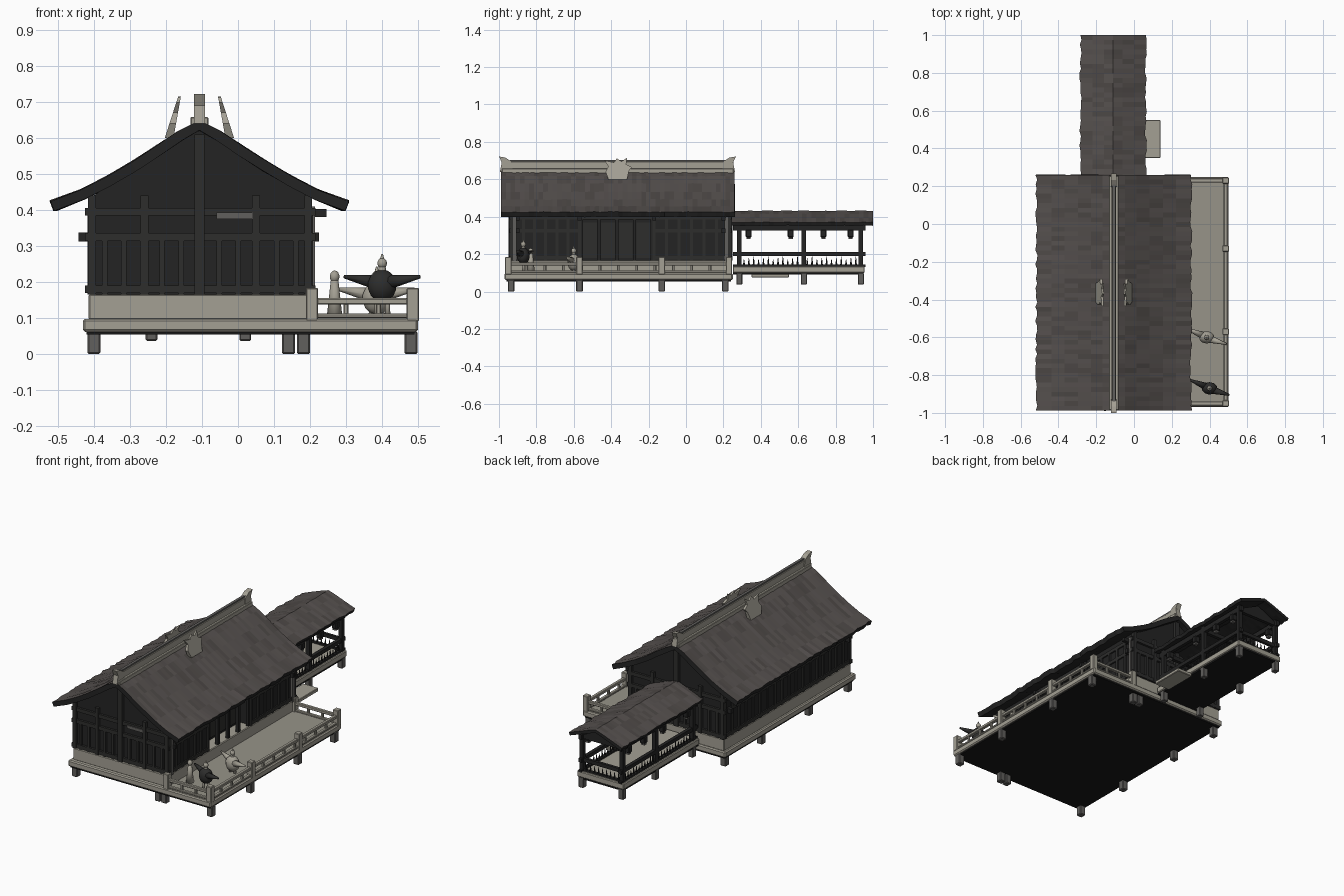
import bpy, bmesh, math, random
from mathutils import Matrix, Vector

random.seed(4)
if "Cube" in bpy.data.objects:
    bpy.data.objects.remove(bpy.data.objects["Cube"])


def material(name, rgb):
    m = bpy.data.materials.new(name)
    m.diffuse_color = (*rgb, 1)
    m.use_nodes = True
    bsdf = m.node_tree.nodes["Principled BSDF"]
    bsdf.inputs["Base Color"].default_value = (*rgb, 1)
    bsdf.inputs["Roughness"].default_value = 0.9
    return m


STONE = material("pale stone", (0.37, 0.35, 0.295))
DECK = material("deck boards", (0.31, 0.295, 0.25))
WOOD = material("black wood", (0.017, 0.017, 0.017))
TRIM = material("charcoal trim", (0.026, 0.026, 0.025))
THATCH = material("brown thatch", (0.092, 0.081, 0.077))
THATCH_DARK = material("dark thatch", (0.075, 0.066, 0.062))
UNDER = material("underside black", (0.009, 0.009, 0.009))
GREY = material("worn grey", (0.12, 0.115, 0.11))


def finish(name, bm, *mats, bevel=0.0, smooth=False):
    bmesh.ops.recalc_face_normals(bm, faces=bm.faces)
    me = bpy.data.meshes.new(name)
    bm.to_mesh(me)
    bm.free()
    for m in mats:
        me.materials.append(m)
    ob = bpy.data.objects.new(name, me)
    bpy.context.scene.collection.objects.link(ob)
    if bevel:
        mod = ob.modifiers.new("soft edges", "BEVEL")
        mod.width = bevel
        mod.segments = 1
    if smooth:
        for p in me.polygons:
            p.use_smooth = True
    return ob


def boxes(name, mat, items, bevel=0.0):
    """Each item is x0, x1, y0, y1, z0, z1."""
    bm = bmesh.new()
    for x0, x1, y0, y1, z0, z1 in items:
        mid = Vector((x0 + x1, y0 + y1, z0 + z1)) / 2
        size = Matrix.Diagonal((x1 - x0, y1 - y0, z1 - z0, 1))
        bmesh.ops.create_cube(bm, size=1, matrix=Matrix.Translation(mid) @ size)
    return finish(name, bm, mat, bevel=bevel)


def post(x, y, z0, z1, r):
    return (x - r, x + r, y - r, y + r, z0, z1)


def prism(name, mat, pts, depth, place):
    """Extrude a flat outline; place maps (a, b, t) to a position."""
    bm = bmesh.new()
    ends = [[bm.verts.new(place(a, b, t)) for a, b in pts] for t in depth]
    for ring in ends:
        bm.faces.new(ring)
    for i in range(len(pts)):
        j = (i + 1) % len(pts)
        bm.faces.new((ends[0][i], ends[0][j], ends[1][j], ends[1][i]))
    return finish(name, bm, mat)


def along_y(x, z, y):
    return (x, y, z)


def roof(name, cx, half, y0, y1, thick, steps):
    """Mottled thatch sheet from a half profile running ridge to eave."""
    prof = [(-d, z) for d, z in reversed(half)] + half[1:]
    bm = bmesh.new()
    rows = []
    for k in range(steps + 1):
        y = y0 + (y1 - y0) * k / steps
        row = []
        for i, (d, z) in enumerate(prof):
            edge = i in (0, len(prof) - 1)
            ragged = random.uniform(-0.008, 0.004) if edge else 0
            bump = random.uniform(-0.002, 0.002)
            row.append(bm.verts.new((cx + d + math.copysign(ragged, d) * (1 if ragged > 0 else -1) * -1
                                     if edge else cx + d, y, z + bump)))
        rows.append(row)
    for a, b in zip(rows, rows[1:]):
        for i in range(len(prof) - 1):
            f = bm.faces.new((a[i], a[i + 1], b[i + 1], b[i]))
            f.material_index = int(random.random() < 0.35)
    ob = finish(name, bm, THATCH, THATCH_DARK, WOOD)
    if ob.data.polygons[0].normal.z < 0:
        ob.data.flip_normals()
    mod = ob.modifiers.new("thickness", "SOLIDIFY")
    mod.thickness, mod.offset = thick, -1
    mod.material_offset = mod.material_offset_rim = 2
    return ob


def blobs(name, mat, balls=(), limbs=()):
    """Balls are (centre, radii); limbs are (start, end, r0, r1)."""
    bm = bmesh.new()
    for c, r in balls:
        bmesh.ops.create_uvsphere(bm, u_segments=10, v_segments=7, radius=1,
                                  matrix=Matrix.Translation(c) @ Matrix.Diagonal((*r, 1)))
    for a, b, r0, r1 in limbs:
        a, b = Vector(a), Vector(b)
        turn = (b - a).to_track_quat("Z", "Y").to_matrix().to_4x4()
        bmesh.ops.create_cone(bm, cap_ends=True, segments=8, radius1=r0, radius2=r1,
                              depth=(b - a).length,
                              matrix=Matrix.Translation((a + b) / 2) @ turn)
    return finish(name, bm, mat, smooth=True)


# Platform, plinth and feet
RIDGE = -0.107
boxes("platform_edge", STONE, [(-0.43, 0.5, -0.97, 0.25, 0.062, 0.098)], 0.006)
boxes("platform_underside", UNDER, [(-0.42, 0.49, -0.96, 0.24, 0.054, 0.064)])
boxes("deck_floor", DECK, [(0.2, 0.475, -0.945, 0.225, 0.096, 0.102)])
boxes("house_plinth", STONE, [(-0.415, 0.205, -0.945, 0.24, 0.095, 0.166)], 0.004)
ROWS = (-0.935, -0.57, -0.13, 0.21)
feet = [post(x, y, 0, 0.064, 0.018) for x in (-0.4, 0.48) for y in ROWS]
feet += [post(x, y, 0, 0.064, 0.018) for x in (0.14, 0.182) for y in ROWS[::3]]
boxes("platform_feet", GREY, feet, 0.004)

# House body: two closed ends and a recessed middle bay
outline = [(-0.41, 0.16), (0.2, 0.16), (0.2, 0.435), (0.06, 0.52), (RIDGE, 0.63), (-0.27, 0.52), (-0.41, 0.435)]
inner = [(min(x, 0.13), z) for x, z in outline]
for name, shape, span in (("front_room", outline, (-0.93, -0.57)), ("middle_room", inner, (-0.57, -0.17)),
                          ("back_room", outline, (-0.17, 0.23))):
    prism(name, WOOD, shape, span, along_y)
boxes("door_lintel", TRIM, [(0.13, 0.205, -0.57, -0.17, 0.385, 0.43)])
boxes("porch_pillars", WOOD, [post(0.192, -0.56 + 0.095 * i, 0.16, 0.4, 0.009) for i in range(5)])
boxes("door_panels", TRIM, [(0.125, 0.136, -0.55 + 0.095 * i, -0.475 + 0.095 * i, 0.18, 0.37) for i in range(4)])

# Wall framing
frame = []
for y in (-0.935, 0.235):
    frame += [(-0.425, 0.215, y - 0.008, y + 0.008, z - 0.011, z + 0.011) for z in (0.18, 0.325, 0.395)]
    frame += [post(x, y, 0.165, 0.44, 0.011) for x in (-0.405, -0.26, 0.05, 0.195)]
    frame.append(post(RIDGE, y, 0.165, 0.61, 0.014))
    frame += [post(-0.37 + 0.053 * i, y, 0.165, 0.325, 0.0075) for i in range(11)]
for y0, y1, sides in ((-0.93, -0.57, (-0.41, 0.2)), (-0.57, -0.17, (-0.41,)), (-0.17, 0.23, (-0.41, 0.2))):
    for x in sides:
        frame += [(x - 0.008, x + 0.008, y0, y1, z - 0.01, z + 0.01) for z in (0.18, 0.325, 0.395)]
        frame += [post(x, y0 + (y1 - y0) * i / 6, 0.165, 0.4, 0.008) for i in range(7)]
boxes("wall_framing", TRIM, frame)
boxes("beam_ends", WOOD, [(-0.442, 0.225, y - 0.01, y + 0.01, 0.312, 0.338) for y in (-0.9, 0.2)]
      + [(0.19, 0.246, y - 0.01, y + 0.01, 0.38, 0.402) for y in (-0.9, -0.57, -0.17, 0.2)])
boxes("corner_posts", GREY, [post(0.203, y, 0.16, 0.41, 0.01) for y in (-0.915, 0.215)])
boxes("gable_plaque", GREY, [(-0.06, 0.04, -0.948, -0.942, 0.375, 0.393)])

# Main roof with ridge cap, horned ends and crests
roof("main_roof", RIDGE, [(0, 0.648), (0.06, 0.617), (0.12, 0.578), (0.19, 0.533), (0.26, 0.492),
                          (0.33, 0.456), (0.408, 0.425)], -0.988, 0.26, 0.028, 50)
for side in (-1, 1):
    boxes("ridge_side", STONE, [(RIDGE + side * 0.017 - 0.008, RIDGE + side * 0.017 + 0.008,
                                 -0.985, 0.255, 0.625, 0.658)], 0.003)
boxes("ridge_cap", STONE, [(RIDGE - 0.011, RIDGE + 0.011, -0.985, 0.255, 0.64, 0.695)], 0.003)
boxes("ridge_top", GREY, [(RIDGE - 0.008, RIDGE + 0.008, -0.94, 0.21, 0.692, 0.704)])
horn = [(0.06, 0.64), (-0.01, 0.64), (0, 0.69), (-0.015, 0.722), (0.02, 0.716), (0.05, 0.696)]
for y, d in ((-0.985, 1), (0.252, -1)):
    prism("ridge_horn", STONE, horn, (-0.015, 0.015), lambda a, b, t, y=y, d=d: (RIDGE + t, y + a * d, b))
crest = [(-0.05, 0.6), (0.05, 0.6), (0.06, 0.645), (0.075, 0.665), (0.045, 0.68), (0.05, 0.715), (0.02, 0.695),
         (-0.005, 0.712), (-0.02, 0.69), (-0.07, 0.7), (-0.05, 0.67), (-0.065, 0.64)]
for side in (-1, 1):
    prism("roof_crest", STONE, crest, (-0.012, 0.012),
          lambda a, b, t, s=side: (RIDGE + s * (0.084 - (b - 0.6) * 0.25) + t * (1 - (b - 0.6) * 6), -0.365 + a, b))

# Deck railing
X, Y0, Y1 = 0.485, -0.95, 0.23
rails = [post(X, y, 0.09, 0.184, 0.017) for y in (Y0, -0.57, -0.13, Y1)]
rails += [post(0.205, y, 0.09, 0.184, 0.017) for y in (Y0, Y1)]
for z0, z1 in ((0.1, 0.112), (0.138, 0.155)):
    rails.append((X - 0.01, X + 0.01, Y0, Y1, z0, z1))
    rails += [(0.205, X, y - 0.01, y + 0.01, z0, z1) for y in (Y0, Y1)]
rails += [post(X, Y0 + 0.098 * i, 0.1, 0.145, 0.007) for i in range(13)]
rails += [post(x, y, 0.1, 0.145, 0.007) for x in (0.3, 0.39) for y in (Y0, Y1)]
boxes("deck_railing", STONE, rails, 0.003)

# Rear covered walkway
XS, YS = (-0.24, 0.02), (0.285, 0.63, 0.935)
boxes("walkway_floor", STONE, [(-0.262, 0.042, 0.25, 0.955, 0.1, 0.135)], 0.004)
boxes("walkway_underside", UNDER, [(-0.255, 0.035, 0.25, 0.95, 0.09, 0.102)])
boxes("walkway_feet", GREY, [post(x, y, 0.037, 0.1, 0.016) for x in XS for y in YS], 0.003)
boxes("side_step", STONE, [(0.04, 0.14, 0.35, 0.55, 0.075, 0.095)], 0.003)
timber = [post(x, y, 0.13, 0.365, 0.012) for x in XS for y in YS]
for x in XS:
    timber += [(x - 0.01, x + 0.01, 0.25, 0.96, z0, z1) for z0, z1 in ((0.132, 0.145), (0.19, 0.212), (0.325, 0.355))]
timber += [(XS[0], XS[1], y - 0.01, y + 0.01, 0.328, 0.352) for y in YS]
timber += [(XS[0], XS[1], 0.927, 0.943, z0, z1) for z0, z1 in ((0.132, 0.145), (0.19, 0.212))]
boxes("walkway_timbers", WOOD, timber)
prism("walkway_gable", WOOD, [(-0.24, 0.345), (0.02, 0.345), (-0.11, 0.408)], (0.925, 0.945), along_y)
spikes = [((x, 0.31 + 0.026 * i, 0.14), (x, 0.31 + 0.026 * i, 0.172 + 0.008 * (i % 3)), 0.006, 0.001)
          for x in XS for i in range(25)]
spikes += [((-0.215 + 0.026 * i, 0.935, 0.14), (-0.215 + 0.026 * i, 0.935, 0.18), 0.006, 0.001) for i in range(9)]
blobs("walkway_spikes", WOOD, limbs=spikes)
LAMPS = [(x, y) for x in XS for y in (0.335, 0.56, 0.735, 0.88)]
boxes("lantern_bodies", WOOD, [post(x, y, 0.29, 0.33, 0.016) for x, y in LAMPS], 0.004)
boxes("lantern_bases", GREY, [post(x, y, 0.28, 0.291, 0.011) for x, y in LAMPS])
roof("walkway_roof", -0.11, [(0, 0.432), (0.05, 0.415), (0.11, 0.393), (0.172, 0.37)], 0.24, 1.0, 0.018, 30)

# Winged statues on the deck
def statue(label, x, y, body, pale, lift):
    z = 0.19 + lift
    blobs(label + "_body", body, [((x, y, z), (0.042, 0.034, 0.045))],
          [((x - 0.02, y + 0.01, z + 0.01), (x - 0.105, y + 0.045, z + 0.025), 0.02, 0.005),
           ((x + 0.02, y - 0.01, z + 0.01), (x + 0.105, y - 0.035, z + 0.025), 0.02, 0.005)])
    blobs(label + "_head_and_legs", pale, [((x, y, z + 0.062), (0.014, 0.014, 0.015))],
          [((x, y, z + 0.06), (x, y, z + 0.088), 0.01, 0.002), ((x, y, z + 0.03), (x, y, z + 0.06), 0.012, 0.009)]
          + [((x + s, y, 0.1), (x + s, y, z - 0.02), 0.008, 0.006) for s in (-0.015, 0.015)])


statue("dark_statue", 0.4, -0.87, TRIM, STONE, 0.0)
statue("pale_statue", 0.385, -0.6, STONE, STONE, -0.035)
blobs("small_statue", STONE, [((0.268, -0.83, 0.215), (0.014, 0.014, 0.017))],
      [((0.268, -0.83, 0.1), (0.268, -0.83, 0.21), 0.022, 0.01)])
